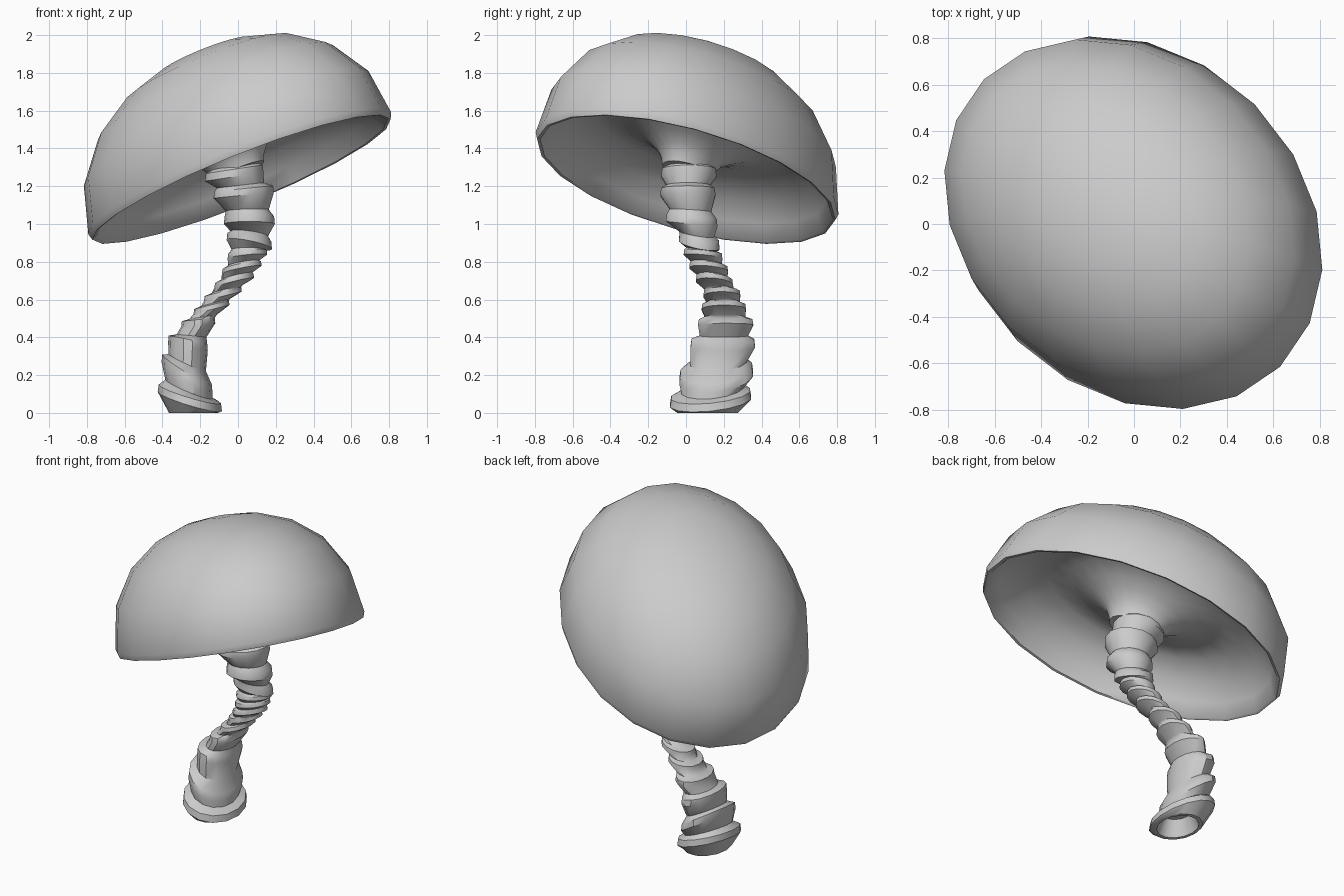
import bpy, bmesh, math
from mathutils import Vector

old = bpy.data.objects.get("Cube")
if old:
    bpy.data.objects.remove(old, do_unlink=True)

grey = bpy.data.materials.new("plain grey")
grey.use_nodes = True
colour = (0.6, 0.6, 0.6, 1)
grey.diffuse_color = colour
grey.node_tree.nodes["Principled BSDF"].inputs["Base Color"].default_value = colour


def loft(name, rings, sharp_angle):
    """Bridge a list of equal-length point rings into one closed object."""
    bm = bmesh.new()
    loops = [[bm.verts.new(p) for p in ring] for ring in rings]
    for low, high in zip(loops, loops[1:]):
        for i in range(len(low)):
            j = (i + 1) % len(low)
            bm.faces.new((low[i], low[j], high[j], high[i]))
    bm.faces.new(loops[0][::-1])
    bm.faces.new(loops[-1])
    bmesh.ops.recalc_face_normals(bm, faces=bm.faces)
    mesh = bpy.data.meshes.new(name)
    bm.to_mesh(mesh)
    bm.free()
    mesh.materials.append(grey)
    obj = bpy.data.objects.new(name, mesh)
    bpy.context.collection.objects.link(obj)
    bpy.ops.object.select_all(action="DESELECT")
    obj.select_set(True)
    bpy.context.view_layer.objects.active = obj
    bpy.ops.object.shade_smooth_by_angle(angle=math.radians(sharp_angle))


def angles(sides):
    return [math.tau * i / sides for i in range(sides)]


# Tilted oval cap: long axis, short axis and height axis
centre = Vector((0.01, 0.005, 1.265))
long_axis = Vector((0.62, -0.62, 0.335))
short_axis = Vector((0.51, 0.51, 0.09))
up_axis = Vector((-0.195, 0.095, 0.645))


def cap_ring(radius, height):
    return [centre + up_axis * height
            + (long_axis * math.cos(a) + short_axis * math.sin(a)) * radius
            for a in angles(20)]


# Underside from neck flare out to the lip, then over the dome
underside = [(0.165, 0.02), (0.18, 0.08), (0.22, 0.15), (0.29, 0.21), (0.38, 0.265),
             (0.5, 0.31), (0.65, 0.31), (0.8, 0.21), (0.91, 0.08), (0.965, -0.04)]
lip = [(0.985, -0.045), (1, 0.005)]
dome = [(math.cos(a) ** 0.9, math.sin(a) ** 0.96)
        for a in (math.radians(d) for d in (21, 41, 59, 74, 86))]
loft("cap", [cap_ring(r, h) for r, h in underside + lip + dome], 50)

# Stem ridges: x, y, z, radius along x, radius along y, slope along x, slope along y
ridges = [
    (-0.255, 0.13, 0.08, 0.17, 0.22, -0.3, 0.1),
    (-0.27, 0.16, 0.21, 0.135, 0.2, -0.6, 0.1),
    (-0.265, 0.195, 0.37, 0.105, 0.175, -0.2, 0),
    (-0.21, 0.21, 0.48, 0.09, 0.15, 0.1, 0),
    (-0.14, 0.2, 0.56, 0.095, 0.12, 0.25, 0),
    (-0.08, 0.19, 0.63, 0.1, 0.1, 0.25, 0),
    (-0.02, 0.15, 0.7, 0.105, 0.1, 0.25, -0.1),
    (0.02, 0.12, 0.77, 0.105, 0.105, 0.2, -0.1),
    (0.05, 0.09, 0.84, 0.105, 0.105, 0.1, -0.1),
    (0.06, 0.07, 0.91, 0.12, 0.11, -0.2, -0.2),
    (0.06, 0.03, 1.02, 0.135, 0.14, 0, -0.1),
    (0.03, 0.01, 1.17, 0.16, 0.15, 0.1, 0),
    (-0.02, 0.015, 1.27, 0.155, 0.15, 0.15, 0),
]
top = (0, 0.02, 1.4, 0.13, 0.13, 0.2, 0)


def stem_ring(ridge, scale=1, lift=0):
    x, y, z, radius_x, radius_y, slope_x, slope_y = ridge
    ring = []
    for a in angles(14):
        dx, dy = radius_x * scale * math.cos(a), radius_y * scale * math.sin(a)
        ring.append((x + dx, y + dy, max(0, z + lift + dx * slope_x + dy * slope_y)))
    return ring


# Hollow foot, then a stepped band and a flaring cone for every ridge
foot = (-0.235, 0.115, 0, 0.13, 0.165, 0, 0)
stem = [stem_ring(foot, 0.6, 0.1), stem_ring(foot, 0.85), stem_ring(foot)]
for ridge, following in zip(ridges, ridges[1:] + [top]):
    band = min(0.04, (following[2] - ridge[2]) * 0.35)
    waist = [a * 0.65 + b * 0.35 for a, b in zip(ridge, following)]
    stem += [stem_ring(ridge, 1, -band / 2), stem_ring(ridge, 0.97, band / 2),
             stem_ring(waist, 0.79)]
stem.append(stem_ring(top, 0.75))
loft("stem", stem, 35)
